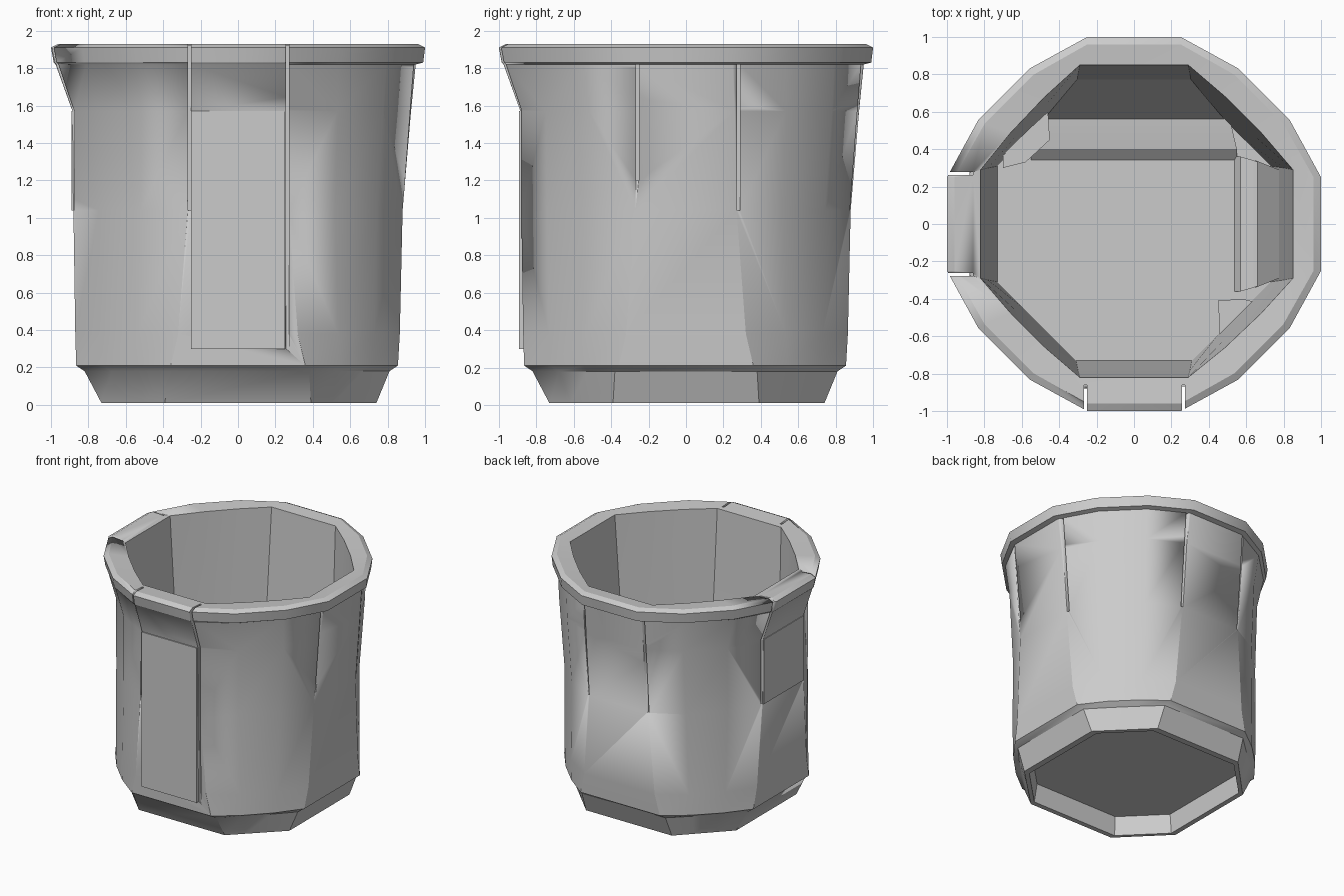
import bpy, bmesh, math
from mathutils import Vector, Matrix

cube = bpy.data.objects.get("Cube")
if cube:
    bpy.data.objects.remove(cube, do_unlink=True)

clay = bpy.data.materials.new("plain grey")
clay.use_nodes = True
GREY = (0.6, 0.6, 0.6, 1)
clay.diffuse_color = GREY
clay.node_tree.nodes["Principled BSDF"].inputs["Base Color"].default_value = GREY
FRONT, LEFT, BACK, RIGHT = (k * math.pi / 2 for k in range(4))


def finish(name, bm, angle=30):
    bmesh.ops.recalc_face_normals(bm, faces=bm.faces)
    mesh = bpy.data.meshes.new(name)
    bm.to_mesh(mesh)
    bm.free()
    mesh.materials.append(clay)
    ob = bpy.data.objects.new(name, mesh)
    bpy.context.collection.objects.link(ob)
    bpy.ops.object.select_all(action="DESELECT")
    ob.select_set(True)
    bpy.context.view_layer.objects.active = ob
    bpy.ops.object.shade_smooth_by_angle(angle=math.radians(angle))
    return ob


def ring(bm, z, near, far, half, bulge):
    """Octagon with rounded diagonals; far is the reach on the +x and +y sides."""
    verts = []
    for q in range(4):
        r0, r1 = [far if k % 4 < 2 else near for k in (q, q + 1)]
        spin = Matrix.Rotation(q * math.pi / 2, 2)
        a, b = Vector((r0, half)), Vector((half, r1))
        for t in (0, 1 / 3, 2 / 3, 1):
            p = a.lerp(b, t)
            full = math.hypot(r0 + (r1 - r0) * t, half)
            p *= 1 + bulge * (full / p.length - 1)
            verts.append(bm.verts.new((*(spin @ p), z)))
    return verts


def loft(name, rings):
    bm = bmesh.new()
    loops = [ring(bm, *r) for r in rings]
    for lo, hi in zip(loops, loops[1:]):
        n = len(lo)
        for i in range(n):
            j = (i + 1) % n
            bm.faces.new((lo[i], lo[j], hi[j], hi[i]))
    bm.faces.new(loops[0])
    bm.faces.new(loops[-1])
    return finish(name, bm)


def hull(name, points, turn=0):
    bm = bmesh.new()
    spin = Matrix.Rotation(turn, 3, "Z")
    for p in points:
        bm.verts.new(spin @ Vector(p))
    bmesh.ops.convex_hull(bm, input=bm.verts)
    return finish(name, bm, 15)


def box(name, turn, x0, x1, y0, y1, z0, z1):
    return hull(name, [(x, y, z) for x in (x0, x1) for y in (y0, y1)
                       for z in (z0, z1)], turn)


# Pot shell: recessed base, foot, body, flared lip, inner wall, floor
pot = loft("pot_shell", [
    (0.16, 0.67, 0.67, 0.38, 0),
    (0.01, 0.69, 0.69, 0.39, 0),
    (0.01, 0.73, 0.74, 0.39, 0),
    (0.18, 0.82, 0.81, 0.38, 0.1),
    (0.21, 0.865, 0.855, 0.36, 0.5),
    (0.38, 0.87, 0.865, 0.32, 0.75),
    (1.04, 0.88, 0.88, 0.27, 0.85),
    (1.57, 0.885, 0.925, 0.26, 0.85),
    (1.82, 0.975, 0.95, 0.25, 0.77),
    (1.83, 0.985, 0.99, 0.25, 0.77),
    (1.91, 1.0, 1.0, 0.25, 0.77),
    (1.93, 0.96, 0.96, 0.25, 0.75),
    (1.92, 0.82, 0.85, 0.29, 0.25),
    (1.10, 0.78, 0.80, 0.30, 0.15),
    (0.20, 0.73, 0.73, 0.31, 0),
])

# Narrow seams between the wall segments
SEAMS = [
    (FRONT, -0.26, 1.04, 1.95), (FRONT, 0.265, 0.30, 1.95),
    (LEFT, -0.26, 1.20, 1.82), (LEFT, 0.28, 1.04, 1.82),
    (BACK, -0.27, 1.04, 1.82), (BACK, 0.27, 1.04, 1.82),
    (RIGHT, -0.27, 1.04, 1.95), (RIGHT, 0.27, 1.04, 1.95),
]
for turn, x, z0, z1 in SEAMS:
    cutter = box("seam_cutter", turn, x - 0.008, x + 0.008, -1.1, -0.86, z0, z1)
    cutter.hide_render = True
    cut = pot.modifiers.new("seam", "BOOLEAN")
    cut.operation, cut.solver, cut.object = "DIFFERENCE", "EXACT", cutter
    bpy.context.view_layer.objects.active = pot
    bpy.ops.object.modifier_apply(modifier=cut.name)
    bpy.data.objects.remove(cutter, do_unlink=True)


def prism(name, turn, profile):
    """Convex wedge on the inner wall; profile rows are depth, height, half width."""
    hull(name, [(x, -y, z) for y, z, w in profile for x in (-w, w)], turn)


# Low steps and leaning wedges inside the back and left walls
prism("back_inner_step", BACK, [(0.33, 0.19, 0.55), (0.40, 0.25, 0.55), (0.53, 0.27, 0.52),
                                (0.73, 0.27, 0.3), (0.73, 0.19, 0.3)])
prism("back_inner_wedge", BACK, [(0.54, 0.22, 0.5), (0.79, 0.8, 0.29), (0.79, 0.22, 0.29)])
prism("left_inner_step", LEFT, [(0.53, 0.19, 0.36), (0.57, 0.25, 0.36), (0.64, 0.27, 0.34),
                                (0.75, 0.27, 0.3), (0.75, 0.19, 0.3)])
prism("left_inner_wedge", LEFT, [(0.65, 0.22, 0.34), (0.80, 0.9, 0.28), (0.80, 0.22, 0.28)])

# Corner blocks on the floor
hull("front_left_block", [(x, y, z) for x, y in ((0.45, -0.41), (0.58, -0.40), (0.66, -0.42),
                                                (0.46, -0.62)) for z in (0.19, 0.30)])
hull("back_right_block", [(x, y, z) for x, y in ((-0.70, 0.30), (-0.58, 0.33), (-0.45, 0.45),
                                                (-0.46, 0.60), (-0.70, 0.38)) for z in (0.19, 0.6)])

# Raised wall panels
box("front_panel", FRONT, -0.25, 0.25, -0.893, -0.86, 0.30, 1.57)
box("right_panel", RIGHT, -0.26, 0.26, -0.890, -0.86, 1.04, 1.57)
